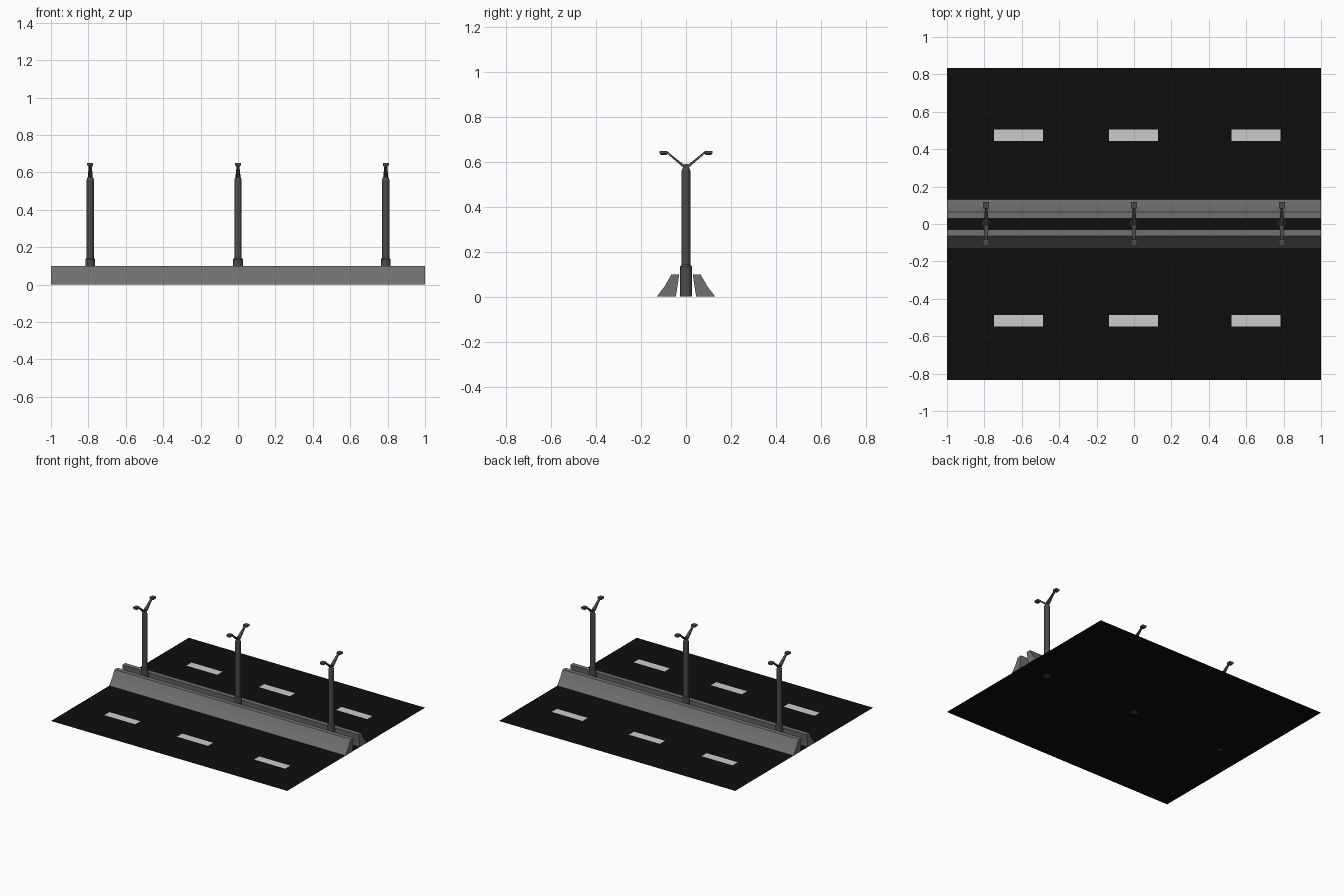
import bpy, bmesh, math
from mathutils import Vector

if "Cube" in bpy.data.objects:
    bpy.data.objects.remove(bpy.data.objects["Cube"])

POLE_X = (-0.79, 0.0, 0.79)
SIDES = 12


def material(name, value):
    m = bpy.data.materials.new(name)
    m.diffuse_color = (value, value, value, 1)
    m.use_nodes = True
    m.node_tree.nodes["Principled BSDF"].inputs["Base Color"].default_value = m.diffuse_color
    return m


ASPHALT = material("asphalt", 0.004)
PAINT = material("road_paint", 0.55)
CONCRETE = material("concrete", 0.16)
METAL = material("dark_metal", 0.07)


def finish(name, bm, mat, recalc=True):
    if recalc:
        bmesh.ops.recalc_face_normals(bm, faces=bm.faces[:])
    me = bpy.data.meshes.new(name)
    bm.to_mesh(me)
    bm.free()
    me.materials.append(mat)
    ob = bpy.data.objects.new(name, me)
    bpy.context.collection.objects.link(ob)
    return ob


def flat_rect(name, x0, x1, y0, y1, z, mat):
    bm = bmesh.new()
    bm.faces.new([bm.verts.new(p) for p in
                  ((x0, y0, z), (x1, y0, z), (x1, y1, z), (x0, y1, z))])
    return finish(name, bm, mat, recalc=False)


def loft(bm, rings):
    """Skin a list of equal-sized point rings and cap both ends."""
    loops = [[bm.verts.new(p) for p in ring] for ring in rings]
    n = len(loops[0])
    for a, b in zip(loops, loops[1:]):
        for i in range(n):
            j = (i + 1) % n
            bm.faces.new((a[i], a[j], b[j], b[i]))
    bm.faces.new(loops[0][::-1])
    bm.faces.new(loops[-1])


def circle(x, r, z):
    return [(x + r * math.cos(2 * math.pi * i / SIDES),
             r * math.sin(2 * math.pi * i / SIDES), z) for i in range(SIDES)]


def rect(c, u, v, hu, hv):
    return [c + u * (a * hu) + v * (b * hv)
            for a, b in ((-1, -1), (1, -1), (1, 1), (-1, 1))]


# Road surface and dashed lane markings
flat_rect("road", -1, 1, -0.833, 0.833, 0, ASPHALT)
for side, y in (("back", 0.475), ("front", -0.517)):
    for i, x in enumerate((-0.617, -0.002, 0.652)):
        flat_rect(f"lane_marking_{side}_{i + 1}", x - 0.131, x + 0.131,
                  y - 0.031, y + 0.031, 0.003, PAINT)

# Pair of sloped median barriers
profile = [(0.13, 0.001), (0.094, 0.048), (0.065, 0.1), (0.03, 0.1), (0.045, 0.001)]
for side, s in (("back", 1), ("front", -1)):
    bm = bmesh.new()
    loft(bm, [[(x, s * y, z) for y, z in profile] for x in (-1, 1)])
    finish(f"barrier_{side}", bm, CONCRETE)

# Double-armed street lamps
X = Vector((1, 0, 0))
Y = Vector((0, 1, 0))
for k, px in enumerate(POLE_X):
    # Post: wide base, slim shaft, tapered cap
    bm = bmesh.new()
    loft(bm, [circle(px, r, z) for r, z in
              ((0.026, 0), (0.026, 0.135), (0.02, 0.143), (0.02, 0.56), (0.006, 0.592))])
    finish(f"lamp_post_{k + 1}", bm, METAL)

    for side, s in (("back", 1), ("front", -1)):
        # Tapered diagonal arm
        a, b = Vector((px, s * 0.006, 0.578)), Vector((px, s * 0.086, 0.644))
        normal = (b - a).normalized().cross(X)
        bm = bmesh.new()
        loft(bm, [rect(a, X, normal, 0.013, 0.006), rect(b, X, normal, 0.006, 0.004)])
        finish(f"lamp_arm_{side}_{k + 1}", bm, METAL)

        # Lamp head, narrower underneath
        bm = bmesh.new()
        loft(bm, [rect(Vector((px, s * 0.1, z)), X, Y, hx, hy) for hx, hy, z in
                  ((0.011, 0.013, 0.632), (0.016, 0.017, 0.639), (0.016, 0.017, 0.65))])
        finish(f"lamp_head_{side}_{k + 1}", bm, METAL)
